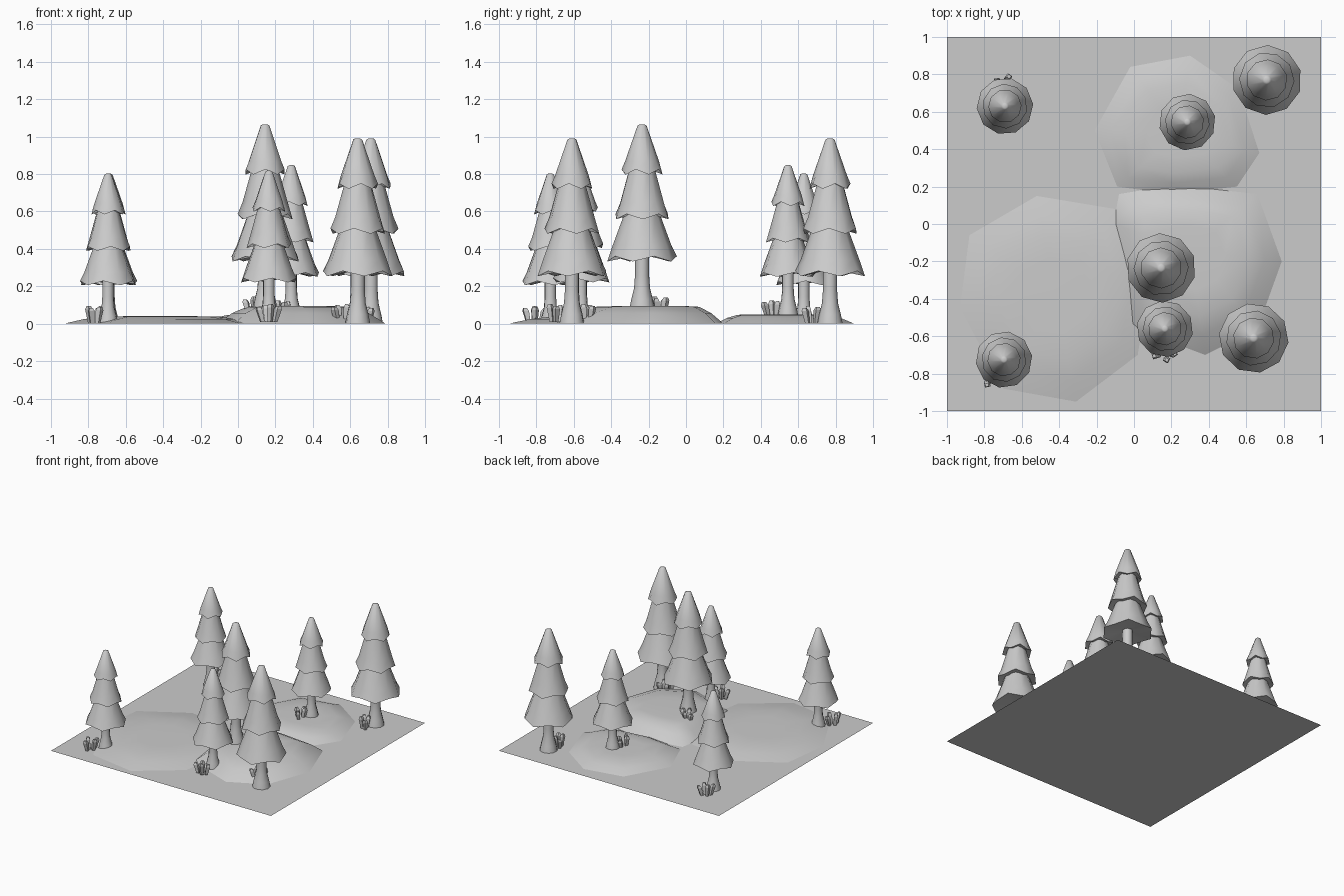
import bpy, bmesh, math
from mathutils import Matrix, Vector

if "Cube" in bpy.data.objects:
    bpy.data.objects.remove(bpy.data.objects["Cube"])

SIDES = 10


def finish(bm, name, angle=None):
    bmesh.ops.recalc_face_normals(bm, faces=bm.faces)
    me = bpy.data.meshes.new(name)
    bm.to_mesh(me)
    bm.free()
    ob = bpy.data.objects.new(name, me)
    bpy.context.collection.objects.link(ob)
    if angle:
        bpy.ops.object.select_all(action='DESELECT')
        ob.select_set(True)
        bpy.context.view_layer.objects.active = ob
        bpy.ops.object.shade_smooth_by_angle(angle=math.radians(angle))
    return ob


def loft(bm, rings, cap_start=True, cap_end=True):
    """Bridge successive rings of points into a skin."""
    vs = [[bm.verts.new(p) for p in ring] for ring in rings]
    n = len(vs[0])
    for a, b in zip(vs, vs[1:]):
        for i in range(n):
            j = (i + 1) % n
            bm.faces.new((a[i], a[j], b[j], b[i]))
    if cap_start:
        bm.faces.new(vs[0][::-1])
    if cap_end:
        bm.faces.new(vs[-1])


def ring(r, z, turn=0.0, wave=0.0):
    pts = []
    for i in range(SIDES):
        a = 2 * math.pi * i / SIDES + turn
        w = wave * (1 if i % 2 else -1)
        pts.append((r * math.cos(a), r * math.sin(a), z + w))
    return pts


def place(ob, x, y, z, s, turn):
    ob.matrix_world = (Matrix.Translation((x, y, z)) @ Matrix.Rotation(turn, 4, 'Z')
                       @ Matrix.Scale(s, 4))


# Tiers: rim radius, rim z, flare radius, flare z, top radius, top z
TIERS = [(0.187, 0.268, 0.158, 0.34, 0.088, 0.53),
         (0.148, 0.495, 0.122, 0.57, 0.066, 0.77),
         (0.110, 0.735, 0.092, 0.79, 0.024, 0.985)]


def tree(n, x, y, z, s, turn):
    # Flared trunk
    bm = bmesh.new()
    loft(bm, [ring(r, h) for r, h in
              [(0.068, 0), (0.058, 0.05), (0.043, 0.11), (0.038, 0.18), (0.038, 0.30)]])
    place(finish(bm, f"trunk_{n}", 45), x, y, z, s, turn)
    # Stacked skirts with wavy rims and recessed undersides
    bm = bmesh.new()
    for k, (r0, z0, r1, z1, r2, z2) in enumerate(TIERS):
        t = k * 0.3
        loft(bm, [ring(0.03, z0 + 0.02, t), ring(r0, z0, t, 0.014),
                  ring(r1, z1, t), ring(r2, z2, t)], cap_end=k < 2)
    # Blunt tip
    tip = [ring(0.024, 0.985, 0.6), ring(0.012, 0.991, 0.6)]
    loft(bm, tip, cap_start=False)
    bmesh.ops.remove_doubles(bm, verts=bm.verts, dist=0.0005)
    place(finish(bm, f"foliage_{n}", 45), x, y, z, s, turn)


def sprigs(n, x, y, z, s):
    # Clump of square shoots leaning outward
    bm = bmesh.new()
    for k, (dx, dy, h) in enumerate([(-0.045, -0.012, 0.085), (-0.012, 0.022, 0.095),
                                     (0.018, -0.022, 0.09), (0.048, 0.012, 0.08)]):
        base, out = Vector((dx * 0.7, dy * 0.7, 0)), Vector((dx, dy, 0))
        rings = []
        for f, w in [(0, 0.014), (0.8, 0.021), (1, 0.012)]:
            c = base.lerp(out * 1.15, f) + Vector((0, 0, h * f))
            rings.append([c + Vector((w * math.cos(a), w * math.sin(a), 0))
                          for a in (0.4 * k + i * math.pi / 2 for i in range(4))])
        loft(bm, rings)
    place(finish(bm, f"sprigs_{n}"), x, y, z, s, 0.5 * n)


def mound(name, outline, height, flat):
    # Low hill: outline shrinking to a broad plateau
    cx = sum(p[0] for p in outline) / len(outline)
    cy = sum(p[1] for p in outline) / len(outline)
    bm = bmesh.new()
    rings = [[(cx + (px - cx) * f, cy + (py - cy) * f, height * h) for px, py in outline]
             for f, h in [(1, 0), ((1 + flat) / 2, 0.6), (flat, 0.95), (flat * 0.6, 1)]]
    loft(bm, rings, cap_start=False)
    finish(bm, name, 45)


# Ground sheet
bm = bmesh.new()
bmesh.ops.create_grid(bm, x_segments=1, y_segments=1, size=1)
finish(bm, "ground_sheet")

mound("mound_right", [(-0.08, 0.16), (0.16, 0.20), (0.30, 0.20), (0.66, 0.16), (0.79, -0.20),
                      (0.66, -0.56), (0.38, -0.70), (-0.02, -0.55), (-0.11, 0.0)], 0.095, 0.62)
mound("mound_back", [(-0.02, 0.84), (0.30, 0.90), (0.56, 0.72), (0.67, 0.38), (0.55, 0.20),
                     (0.20, 0.16), (-0.09, 0.20), (-0.21, 0.50)], 0.05, 0.65)
mound("mound_left", [(-0.88, -0.06), (-0.52, 0.15), (-0.10, 0.08), (0.10, -0.20),
                     (0.02, -0.70), (-0.31, -0.95), (-0.70, -0.88), (-0.93, -0.45)], 0.04, 0.6)

# Trees: x, y, z, scale, then sprig x, y, z
TREES = [(-0.69, 0.63, 0, 0.81, -0.71, 0.75, 0),
         (-0.695, -0.725, 0, 0.81, -0.77, -0.81, 0),
         (0.285, 0.545, 0.045, 0.81, 0.24, 0.47, 0.03),
         (0.71, 0.77, 0, 1.0, 0.68, 0.675, 0),
         (0.145, -0.235, 0.08, 0.995, 0.09, -0.14, 0.05),
         (0.165, -0.56, 0.015, 0.81, 0.165, -0.70, 0.01),
         (0.64, -0.61, 0, 1.0, 0.56, -0.53, 0.01)]
for n, (x, y, z, s, sx, sy, sz) in enumerate(TREES, 1):
    tree(n, x, y, z, s, n * 0.7)
    sprigs(n, sx, sy, sz, 1.0)
